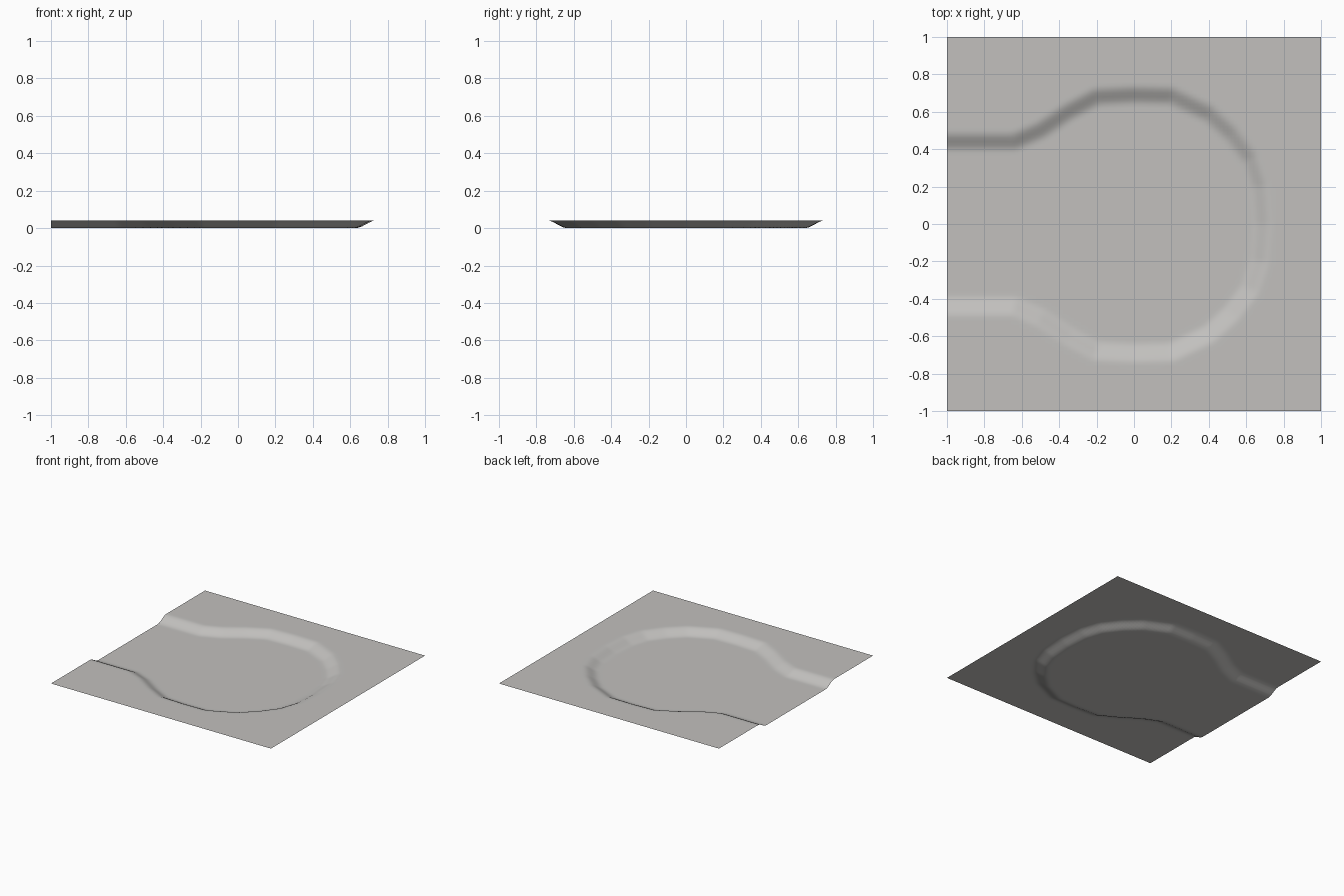
import bpy
import bmesh
from mathutils import Vector
from mathutils.geometry import intersect_point_line

cube = bpy.data.objects.get("Cube")
if cube:
    bpy.data.objects.remove(cube, do_unlink=True)

DEPTH = 0.042      # height of the surrounding ground above the floor
HALF_SLOPE = 0.055  # half the width of the sloping bank

# Half of the bank's centre line: straight channel opening into a round basin
BANK = [Vector(p) for p in (
    (-1.2, 0.44), (-0.64, 0.44), (-0.5, 0.5), (-0.35, 0.6), (-0.2, 0.68),
    (0.0, 0.69), (0.2, 0.685), (0.4, 0.59), (0.52, 0.48), (0.62, 0.35),
    (0.67, 0.2), (0.685, 0.0))]


def bank_distance(x, y):
    """Signed distance to the bank, negative inside the basin."""
    p = Vector((x, abs(y)))
    nearest, inside = 10.0, False
    for a, b in zip(BANK, BANK[1:]):
        _, t = intersect_point_line(p, a, b)
        t = min(max(t, 0), 1)
        nearest = min(nearest, (p - a.lerp(b, t)).length)
        if a.x <= x < b.x:
            inside = p.y < a.lerp(b, (x - a.x) / (b.x - a.x)).y
    return -nearest if inside else nearest


def ground_height(x, y):
    t = (bank_distance(x, y) + HALF_SLOPE) / (2 * HALF_SLOPE)
    t = min(max(t, 0), 1)
    return DEPTH * t * t * (3 - 2 * t)


# Ground sheet with the sunken basin and channel
bm = bmesh.new()
bmesh.ops.create_grid(bm, x_segments=100, y_segments=100, size=1)
for v in bm.verts:
    v.co.z = ground_height(v.co.x, v.co.y)
for f in bm.faces:
    f.smooth = True
mesh = bpy.data.meshes.new("basin_ground")
bm.to_mesh(mesh)
bm.free()

# Plain grey material
grey = bpy.data.materials.new("warm_grey")
grey.use_nodes = True
colour = (0.54, 0.53, 0.515, 1)
grey.diffuse_color = colour
grey.node_tree.nodes["Principled BSDF"].inputs["Base Color"].default_value = colour
mesh.materials.append(grey)

ground = bpy.data.objects.new("basin_ground", mesh)
bpy.context.collection.objects.link(ground)
